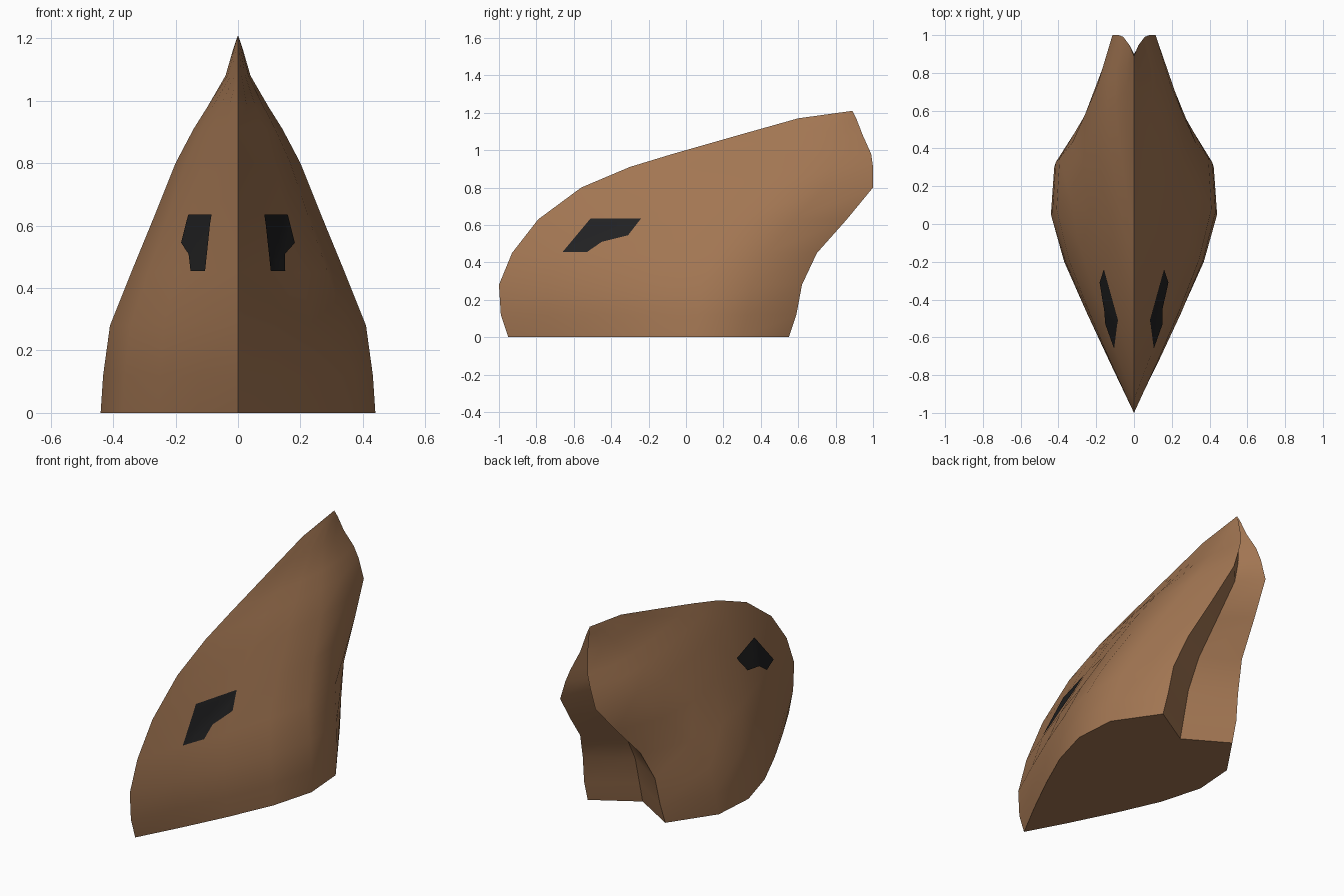
import bpy, bmesh, math
from mathutils import Vector
from mathutils.bvhtree import BVHTree

if "Cube" in bpy.data.objects:
    bpy.data.objects.remove(bpy.data.objects["Cube"])


def material(name, rgb):
    m = bpy.data.materials.new(name)
    m.diffuse_color = (*rgb, 1)
    m.use_nodes = True
    m.node_tree.nodes["Principled BSDF"].inputs["Base Color"].default_value = m.diffuse_color
    return m


def make_object(name, bm, mat):
    bmesh.ops.recalc_face_normals(bm, faces=bm.faces)
    me = bpy.data.meshes.new(name)
    bm.to_mesh(me)
    me.materials.append(mat)
    ob = bpy.data.objects.new(name, me)
    bpy.context.collection.objects.link(ob)
    bpy.context.view_layer.objects.active = ob
    ob.select_set(True)
    bpy.ops.object.shade_smooth_by_angle(angle=math.radians(48))
    ob.select_set(False)
    return ob


brown = material("brown", (0.36, 0.18, 0.085))
black = material("black", (0.015, 0.015, 0.016))

# Horizontal sections: height, front ridge y, half width, rear corner y, rear crease y
levels = [
    (0.00, -0.95, 0.440, 0.55, 0.40),
    (0.12, -0.99, 0.432, 0.59, 0.43),
    (0.28, -1.00, 0.410, 0.62, 0.47),
    (0.45, -0.93, 0.342, 0.70, 0.56),
    (0.63, -0.79, 0.268, 0.86, 0.72),
    (0.80, -0.56, 0.200, 1.00, 0.87),
    (0.91, -0.30, 0.142, 1.00, 0.90),
    (0.98, -0.07, 0.098, 0.99, 0.90),
    (1.08, 0.28, 0.040, 0.945, 0.89),
    (1.17, 0.60, 0.014, 0.91, 0.888),
]
# Shared side curve: fraction of length, fraction of half width
side = [(0.16, 0.29), (0.33, 0.58), (0.5, 0.84), (0.667, 1.0), (0.833, 0.96), (1.0, 0.57)]

# Hood shell: loft of the sections, closed by a peak and a flat base
bm = bmesh.new()
rings = []
for z, yf, w, yc, yn in levels:
    right = [(w * s, yf + (yc - yf) * t, z) for t, s in side]
    left = [(-x, y, h) for x, y, h in reversed(right)]
    rings.append([bm.verts.new(p) for p in [(0, yf, z), *right, (0, yn, z), *left]])
n = len(rings[0])
for a, b in zip(rings, rings[1:]):
    for i in range(n):
        j = (i + 1) % n
        bm.faces.new((a[i], a[j], b[j], b[i]))
peak = bm.verts.new((0, 0.89, 1.21))
for i in range(n):
    bm.faces.new((rings[-1][i], rings[-1][(i + 1) % n], peak))
bm.faces.new(rings[0][::-1])
bmesh.ops.recalc_face_normals(bm, faces=bm.faces)
tree = BVHTree.FromBMesh(bm)
make_object("hood", bm, brown)

# Eye patches: side-view outline laid onto the hood surface
outline = [(-0.66, 0.455), (-0.51, 0.635), (-0.24, 0.635),
           (-0.31, 0.545), (-0.45, 0.51), (-0.53, 0.455)]
for sign, name in ((1, "right_eye"), (-1, "left_eye")):
    bm = bmesh.new()
    bm.faces.new([bm.verts.new((sign, y, z)) for y, z in outline])
    bmesh.ops.triangulate(bm, faces=bm.faces)
    bmesh.ops.subdivide_edges(bm, edges=bm.edges, cuts=5, use_grid_fill=True)
    for v in bm.verts:
        hit = tree.ray_cast(v.co, Vector((-sign, 0, 0)))[0]
        v.co.x = hit.x + sign * 0.005
    bmesh.ops.recalc_face_normals(bm, faces=bm.faces)
    if sum(f.normal.x for f in bm.faces) * sign < 0:
        bmesh.ops.reverse_faces(bm, faces=bm.faces)
    make_object(name, bm, black)
